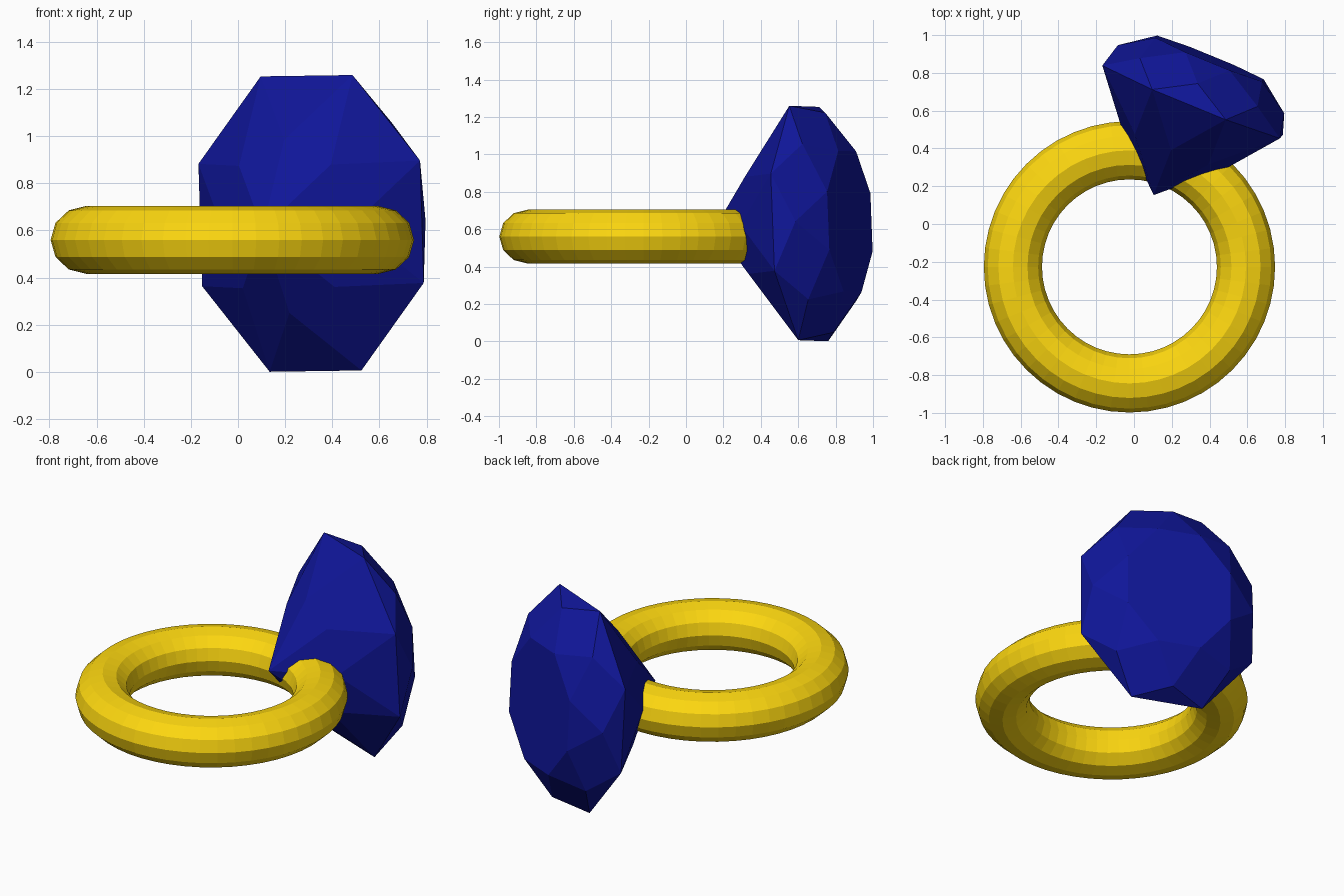
import bpy, bmesh
from math import pi, sin, cos
from mathutils import Vector, Matrix

if "Cube" in bpy.data.objects:
    bpy.data.objects.remove(bpy.data.objects["Cube"])


def colour(obj, name, rgb):
    mat = bpy.data.materials.new(name)
    mat.diffuse_color = (*rgb, 1)
    mat.use_nodes = True
    mat.node_tree.nodes["Principled BSDF"].inputs["Base Color"].default_value = mat.diffuse_color
    obj.data.materials.append(mat)


# Ring band
bpy.ops.mesh.primitive_torus_add(major_radius=0.617, minor_radius=0.154,
                                 major_segments=48, minor_segments=12,
                                 location=(-0.024, -0.227, 0.56))
band = bpy.context.object
band.name = "ring_band"
band.scale.z = 0.94
colour(band, "gold", (0.98, 0.68, 0.005))

# Eight-sided cut gem, unit girdle radius, table facing local +z
SEG, TABLE_R, CROWN_H, PAVILION_H = 8, 0.6, 0.35, 0.8
half = pi / SEG
bm = bmesh.new()


def ring(radius, z, offset):
    return [bm.verts.new((radius * sin(2 * half * i + offset),
                          radius * cos(2 * half * i + offset), z))
            for i in range(SEG)]


tip = bm.verts.new((0, 0, -PAVILION_H))
pavilion = ring(0.5 / cos(half), -PAVILION_H / 2, 0)
girdle = ring(1, 0, half)
crown = ring((1 + TABLE_R) / 2 / cos(half), CROWN_H / 2, 0)
table = ring(TABLE_R, CROWN_H, half)
for i in range(SEG):
    j = (i + 1) % SEG
    bm.faces.new((tip, pavilion[i], girdle[i], pavilion[j]))
    bm.faces.new((pavilion[j], girdle[i], girdle[j]))
    bm.faces.new((girdle[i], crown[j], girdle[j]))
    bm.faces.new((girdle[i], crown[i], table[i], crown[j]))
    bm.faces.new((crown[j], table[i], table[j]))
bm.faces.new(table)
bmesh.ops.recalc_face_normals(bm, faces=bm.faces)
mesh = bpy.data.meshes.new("gem")
bm.to_mesh(mesh)
bm.free()
gem = bpy.data.objects.new("gem", mesh)
bpy.context.collection.objects.link(gem)
colour(gem, "sapphire", (0.005, 0.008, 0.32))

# Set the gem on its side, narrowed across, with its tip through the band
across = Vector((0.925, -0.378, 0.012)).normalized()
up = Vector((-0.032, -0.038, 1)).normalized()
axis = up.cross(across).normalized()
basis = Matrix((-across, up, axis)).transposed().to_4x4()
gem.matrix_world = (Matrix.Translation((0.31, 0.656, 0.63)) @ basis
                    @ Matrix.Diagonal((0.55, 0.679, 0.68, 1)))
